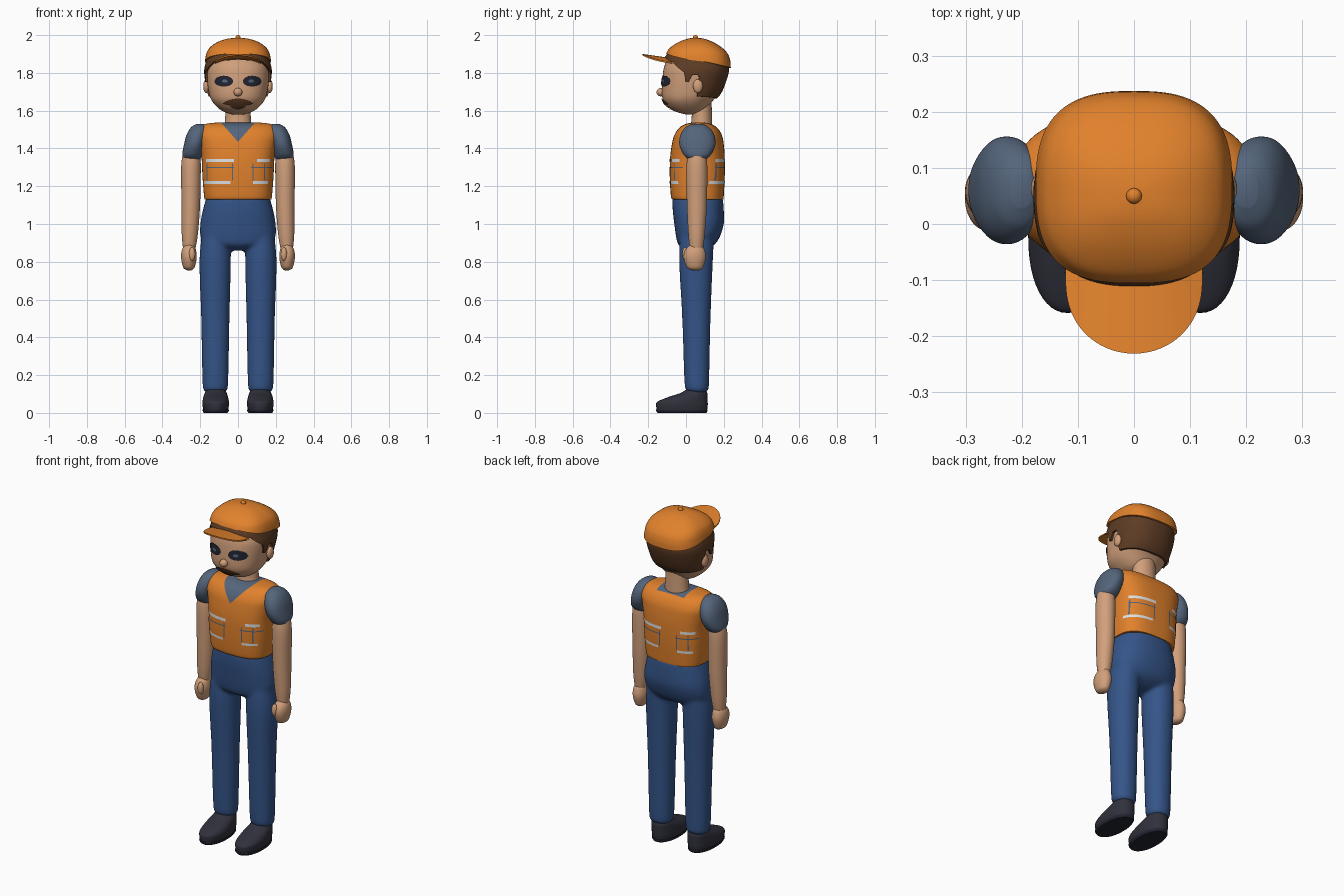
import bpy, bmesh, math
from mathutils import Vector

if "Cube" in bpy.data.objects:
    bpy.data.objects.remove(bpy.data.objects["Cube"], do_unlink=True)


def material(name, r, g, b):
    m = bpy.data.materials.new(name)
    m.use_nodes = True
    m.diffuse_color = (r, g, b, 1)
    m.node_tree.nodes["Principled BSDF"].inputs["Base Color"].default_value = (r, g, b, 1)
    return m


ORANGE = material("safety orange", .75, .22, .025)
SKIN = material("skin", .64, .35, .2)
DENIM = material("denim blue", .035, .09, .25)
SLATE = material("slate shirt", .09, .13, .2)
LEATHER = material("dark shoe", .03, .03, .045)
HAIR = material("brown hair", .11, .045, .018)
WHITE = material("reflective white", .72, .75, .78)
DARK = material("eye dark", .015, .018, .03)


def finish(name, bm, *mats):
    bmesh.ops.recalc_face_normals(bm, faces=bm.faces)
    me = bpy.data.meshes.new(name)
    bm.to_mesh(me)
    bm.free()
    ob = bpy.data.objects.new(name, me)
    bpy.context.collection.objects.link(ob)
    for m in mats:
        me.materials.append(m)
    bpy.ops.object.select_all(action='DESELECT')
    ob.select_set(True)
    bpy.context.view_layer.objects.active = ob
    bpy.ops.object.shade_smooth_by_angle(angle=math.radians(45))
    return ob


# Profile rows are (z, front y, back y, half width, centre x)
def smooth(rows, steps=6):
    rows = [Vector(tuple(r) + (0,) * (5 - len(r))) for r in rows]
    out = []
    for i in range(len(rows) - 1):
        a, b, c, d = (rows[min(max(i + k, 0), len(rows) - 1)] for k in (-1, 0, 1, 2))
        for j in range(steps):
            t = j / steps
            out.append(b + (c - a) * (t / 2) + (a - b * 2.5 + c * 2 - d / 2) * t * t
                       + (b * 1.5 - a / 2 - c * 1.5 + d / 2) * t ** 3)
    return out + [rows[-1]]


def section(rows, z):
    for a, b in zip(rows, rows[1:]):
        if z <= b[0]:
            return a.lerp(b, max(0, (z - a[0]) / max(b[0] - a[0], 1e-6)))
    return rows[-1]


def ring_point(r, a, n, side=1, scale=1):
    s, c = math.sin(a), math.cos(a)
    x = r[3] * scale * math.copysign(abs(s) ** (2 / n), s)
    y = (r[2] - r[1]) / 2 * scale * math.copysign(abs(c) ** (2 / n), c)
    return (side * r[4] + x, (r[1] + r[2]) / 2 - y, r[0])


def loft(rows, n=2, side=1, seg=48, low=None):
    """Stack of rounded sections; low(angle) gives a shaped lower rim."""
    rows = smooth(rows)
    bm = bmesh.new()
    angles = [2 * math.pi * i / seg for i in range(seg)]
    if low:
        rings, top, count = [], rows[-1][0], 24
        for j in range(-1, count + 1):
            t = max(j, 0) / count
            t = 1 - (1 - t) ** 1.6
            ring = []
            for a in angles:
                z = low(a) + (top - low(a)) * t
                ring.append(bm.verts.new(ring_point(section(rows, z), a, n, 1, .93 if j < 0 else 1)))
            rings.append(ring)
    else:
        rings = [[bm.verts.new(ring_point(r, a, n, side)) for a in angles] for r in rows]
        bm.faces.new(rings[0][::-1])
    bm.faces.new(rings[-1])
    for lo, hi in zip(rings, rings[1:]):
        for i in range(seg):
            k = (i + 1) % seg
            bm.faces.new((lo[i], lo[k], hi[k], hi[i]))
    return bm


def patch(name, rows, n, x0, x1, lo, hi, mat, facing=-1, lift=.003, cols=16):
    """Thin plate laid on a lofted surface between two height curves."""
    rows = smooth(rows)
    bm = bmesh.new()
    grid = []
    for i in range(cols + 1):
        u = i / cols
        x, col = x0 + (x1 - x0) * u, []
        for j in range(5):
            z = lo(u) + (hi(u) - lo(u)) * j / 4
            r = section(rows, z)
            depth = max(0, 1 - abs(x / r[3]) ** n) ** (1 / n) * (r[2] - r[1]) / 2 + lift
            col.append(((x, (r[1] + r[2]) / 2 + facing * depth, z), (x, (r[1] + r[2]) / 2 + facing * (depth - .006), z)))
        grid.append([[bm.verts.new(p) for p in pair] for pair in col])
    for i in range(cols):
        for j in range(4):
            q = (grid[i][j], grid[i + 1][j], grid[i + 1][j + 1], grid[i][j + 1])
            bm.faces.new([v[0] for v in q])
            bm.faces.new([v[1] for v in q[::-1]])
    return finish(name, bm, mat)


def ball(name, loc, size, mat):
    bm = bmesh.new()
    bmesh.ops.create_uvsphere(bm, u_segments=24, v_segments=16, radius=1)
    bmesh.ops.scale(bm, vec=size, verts=bm.verts)
    bmesh.ops.translate(bm, vec=loc, verts=bm.verts)
    return finish(name, bm, mat)


# Head, neck and hair
head = [(1.58, 0, .05, .03), (1.59, -.04, .08, .065), (1.61, -.085, .11, .1), (1.65, -.118, .14, .137),
        (1.7, -.128, .18, .155), (1.8, -.122, .215, .168), (1.85, -.11, .212, .161),
        (1.9, -.09, .195, .142), (1.95, -.03, .13, .09)]
finish("head", loft(head, 2.3), SKIN)
finish("neck", loft([(1.5, .02, .14, .075), (1.56, .03, .138, .068), (1.66, .03, .135, .066)]), SKIN)
hairline = [(0, 1.87), (.8, 1.86), (1.15, 1.82), (1.32, 1.8), (1.36, 1.755), (1.47, 1.75), (1.52, 1.79),
            (1.68, 1.79), (1.74, 1.7), (1.8, 1.675), (3.2, 1.665)]


def hair_low(a):
    a = min(a, 2 * math.pi - a)
    for (p, z), (q, w) in zip(hairline, hairline[1:]):
        if a <= q:
            return z + (w - z) * (a - p) / (q - p)


finish("hair", loft([(z, f - .011, b + .011, w + .011) for z, f, b, w in head], 2.3, seg=160, low=hair_low), HAIR)

# Cap with brim and button
cap = [(1.8, -.13, .238, .184), (1.85, -.122, .236, .177), (1.87, -.118, .233, .174), (1.9, -.106, .222, .168),
       (1.93, -.088, .195, .153), (1.96, -.045, .15, .115), (1.98, .005, .1, .06), (1.986, .045, .055, .005)]
finish("cap", loft(cap, 2.7, seg=96, low=lambda a: 1.864 + .037 * math.cos(a)), ORANGE)
ball("cap_button", (0, .05, 1.987), (.014, .014, .013), ORANGE)
bm = bmesh.new()
rim = []
for i in range(33):
    a = math.pi * (i / 32 - .5)
    x, y = .122 * math.sin(a), -.1 - .131 * abs(math.cos(a)) ** .9
    rim.append([(x, yy, 1.875 + .14 * (-.08 - yy) - .02 * (x / .12) ** 2) for yy in (y, (y - .05) / 2, -.05)])
rim = [[[bm.verts.new((x, y, z + d)) for d in (.004, -.004)] for x, y, z in c] for c in rim]
for p, q in zip(rim, rim[1:]):
    bm.faces.new((p[0][0], q[0][0], q[0][1], p[0][1]))
    for j in (0, 1):
        for d in (0, 1):
            bm.faces.new((p[j][d], p[j + 1][d], q[j + 1][d], q[j][d]))
finish("cap_brim", bm, ORANGE)

# Face
ball("nose", (0, -.133, 1.698), (.023, .023, .022), SKIN)
for s, side in ((1, "left"), (-1, "right")):
    ball(side + "_ear", (s * .168, .063, 1.73), (.016, .026, .036), SKIN)
    arc = lambda u: math.sqrt(max(0, 1 - (2 * u - 1) ** 2))
    patch(side + "_eye", head, 2.3, s * .025, s * .125, lambda u: 1.755 - .026 * arc(u) - .001,
          lambda u: 1.755 + .03 * arc(u), DARK, lift=.006)
    patch(side + "_eye_glint", head, 2.3, s * .055, s * .085, lambda u: 1.757 - .008 * arc(u) - .001,
          lambda u: 1.757 + .008 * arc(u), SLATE, lift=.008)
patch("moustache", head, 2.3, -.08, .08, lambda u: 1.636 - .012 * math.sin(math.pi * u),
      lambda u: 1.638 + .026 * math.sin(math.pi * u) ** .7, HAIR, lift=.008)
patch("chin_beard", head, 2.3, -.04, .04, lambda u: 1.62 - .014 * math.sin(math.pi * u),
      lambda u: 1.626, HAIR, lift=.005)

# Vest, with the shirt showing at the neckline
vest = [(1.13, -.072, .198, .176), (1.15, -.08, .2, .18), (1.25, -.086, .205, .188), (1.35, -.084, .205, .193),
        (1.42, -.075, .2, .205), (1.47, -.062, .19, .214), (1.51, -.035, .165, .2), (1.53, 0, .13, .17),
        (1.538, .04, .09, .1)]
bm = loft(vest, 2.8, seg=72)
mid, tip, slope, half, back = .06, 1.435, .88, .09, .148
for co, no in (((0, 0, tip), (1, 0, -slope)), ((0, 0, tip), (1, 0, slope)), ((0, mid, 0), (0, 1, 0)),
               ((0, back, 0), (0, 1, 0)), ((half, 0, 0), (1, 0, 0)), ((-half, 0, 0), (1, 0, 0))):
    bmesh.ops.bisect_plane(bm, geom=bm.verts[:] + bm.edges[:] + bm.faces[:], plane_co=co, plane_no=no)
for f in bm.faces:
    c = f.calc_center_median()
    front = c.y < mid and abs(c.x) < slope * (c.z - tip)
    f.material_index = int(front or (mid <= c.y < back and abs(c.x) < half and c.z > 1.48))
finish("vest", bm, ORANGE, SLATE)

# Reflective bands and seams: (x start, x end, bottom, top, material)
bands = [(-.17, -.02, 1.327, 1.343, WHITE), (.1, .17, 1.327, 1.343, WHITE), (-.18, -.04, 1.213, 1.227, WHITE),
         (.08, .16, 1.213, 1.227, WHITE), (-.17, -.02, 1.297, 1.303, SLATE), (.07, .18, 1.297, 1.303, SLATE)]
bands += [(x - .003, x + .003, 1.23, 1.32, SLATE) for x in (-.165, -.03, .08, .14)]
for facing, where in ((-1, "front"), (1, "back")):
    for i, (x0, x1, z0, z1, mat) in enumerate(bands):
        patch(f"vest_{where}_band_{i}", vest, 2.8, -facing * x0, -facing * x1,
              lambda u: z0, lambda u: z1, mat, facing, .002)

# Sleeves, arms, hands and shoes
sleeve = [(1.345, .01, .11, .045, .243), (1.37, -.015, .135, .054, .241), (1.42, -.035, .155, .056, .23),
          (1.47, -.03, .15, .055, .218), (1.51, -.005, .125, .045, .205), (1.53, .03, .09, .02, .2)]
arm = [(.87, .02, .09, .033, .258), (.95, .012, .1, .043, .255), (1.1, .005, .11, .049, .25),
       (1.3, .002, .113, .052, .249), (1.38, .015, .105, .045, .245)]
hand = [(.755, .03, .07, .012, .258), (.77, .005, .09, .03, .26), (.82, -.012, .105, .041, .26),
        (.86, -.005, .1, .038, .26), (.89, .02, .085, .025, .258)]
shoe = [(.018, -.155, .112, .066, .118), (.04, -.158, .115, .07, .118), (.06, -.15, .115, .07, .118),
        (.085, -.09, .115, .065, .118), (.105, -.03, .113, .058, .118), (.13, .01, .1, .045, .118)]
sole = [(0, -.15, .108, .063, .118), (.01, -.158, .114, .069, .118), (.018, -.158, .114, .069, .118)]
leg = [(.105, .025, .1, .045, .12), (.12, .005, .115, .06, .12), (.16, -.008, .122, .068, .12),
       (.5, -.02, .13, .075, .12), (.8, -.036, .142, .083, .121), (.95, -.03, .15, .075, .115)]
pieces = []
for s, side in ((1, "left"), (-1, "right")):
    finish(side + "_sleeve", loft(sleeve, 2.2, s), SLATE)
    finish(side + "_arm", loft(arm, 2, s), SKIN)
    finish(side + "_hand", loft(hand, 2, s), SKIN)
    ball(side + "_thumb", (s * .243, -.004, .84), (.017, .016, .036), SKIN)
    finish(side + "_shoe", loft(shoe, 2.2, s), LEATHER)
    finish(side + "_sole", loft(sole, 2.2, s), DARK)
    pieces.append(finish(side + "_leg", loft(leg, 2.1, s), DENIM))

# Trousers: hips and legs blended into one skin
hips = [(.86, 0, .1, .05), (.89, -.04, .15, .16), (.93, -.052, .178, .197), (1, -.062, .2, .199),
        (1.07, -.07, .2, .187), (1.14, -.072, .195, .168)]
trousers = finish("trousers", loft(hips, 2.3), DENIM)
for p in pieces:
    p.select_set(True)
bpy.ops.object.join()
remesh = trousers.modifiers.new("blend", 'REMESH')
remesh.mode, remesh.voxel_size, remesh.use_smooth_shade = 'VOXEL', .01, True
relax = trousers.modifiers.new("relax", 'SMOOTH')
relax.factor, relax.iterations = .5, 8
for m in ("blend", "relax"):
    bpy.ops.object.modifier_apply(modifier=m)
